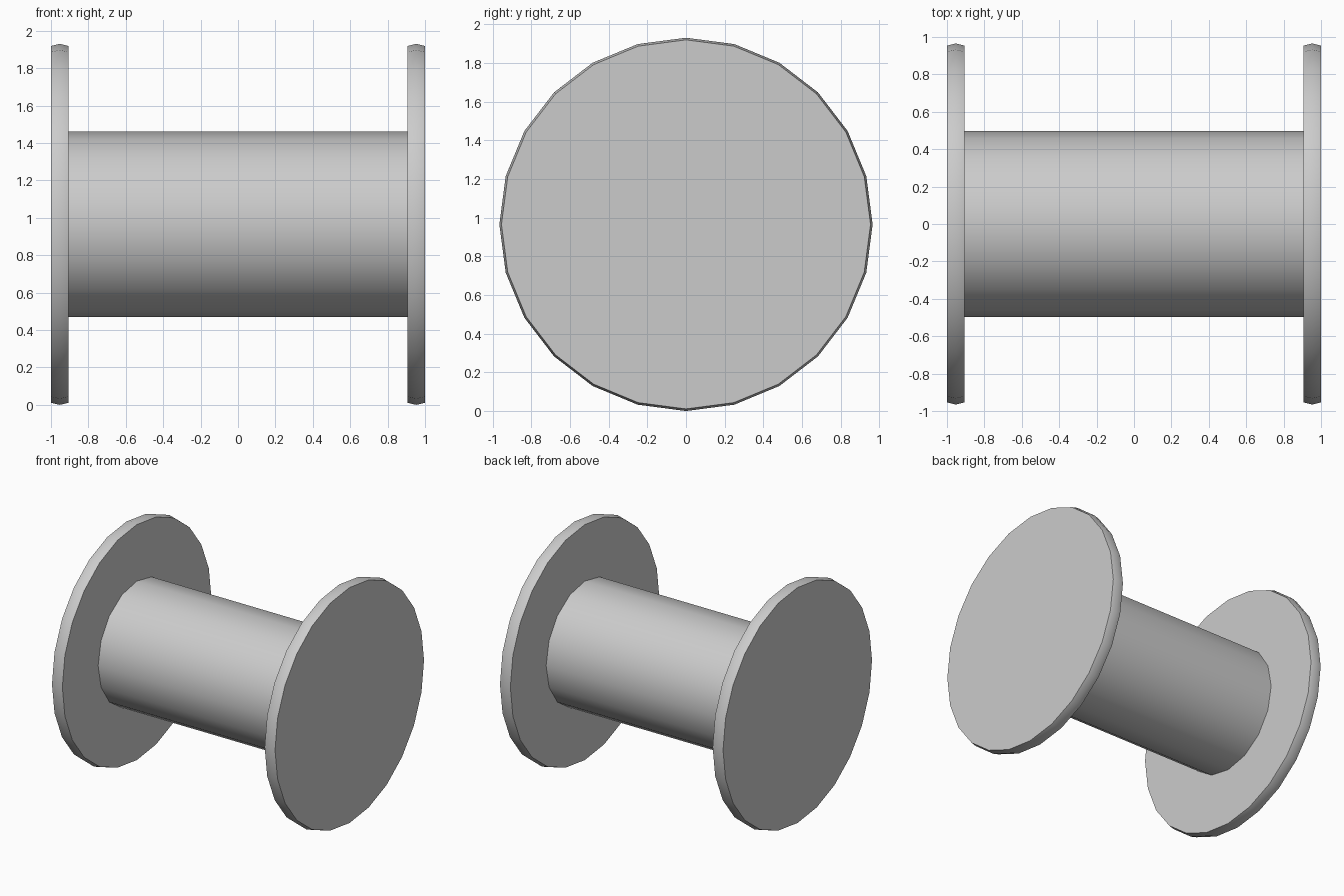
import bpy, bmesh
from math import cos, sin, tau, radians

if "Cube" in bpy.data.objects:
    bpy.data.objects.remove(bpy.data.objects["Cube"])

CZ = 0.965  # axis height


def lathe_x(name, rings, sides, capped):
    """Skin rings of (x, radius) around the x axis."""
    bm = bmesh.new()
    loops = [[bm.verts.new((x, r * sin(tau * i / sides), r * cos(tau * i / sides)))
              for i in range(sides)] for x, r in rings]
    for a, b in zip(loops, loops[1:]):
        for i in range(sides):
            j = (i + 1) % sides
            bm.faces.new((a[i], a[j], b[j], b[i]))
    if capped:
        bm.faces.new(loops[0])
        bm.faces.new(loops[-1])
    bmesh.ops.recalc_face_normals(bm, faces=bm.faces[:])
    mesh = bpy.data.meshes.new(name)
    bm.to_mesh(mesh)
    bm.free()
    ob = bpy.data.objects.new(name, mesh)
    ob.location.z = CZ
    bpy.context.collection.objects.link(ob)
    bpy.ops.object.select_all(action='DESELECT')
    ob.select_set(True)
    bpy.context.view_layer.objects.active = ob
    bpy.ops.object.shade_smooth_by_angle(angle=radians(35))
    return ob


# Central drum, its ends tucked into the flanges
lathe_x("drum", [(-0.91, 0.496), (0.91, 0.496)], 16, False)

# End flanges with a slightly ridged rim
for side, s in (("left", -1), ("right", 1)):
    lathe_x(side + "_flange",
            [(s * 0.907, 0.954), (s * 0.953, 0.965), (s * 1.0, 0.954)], 24, True)
